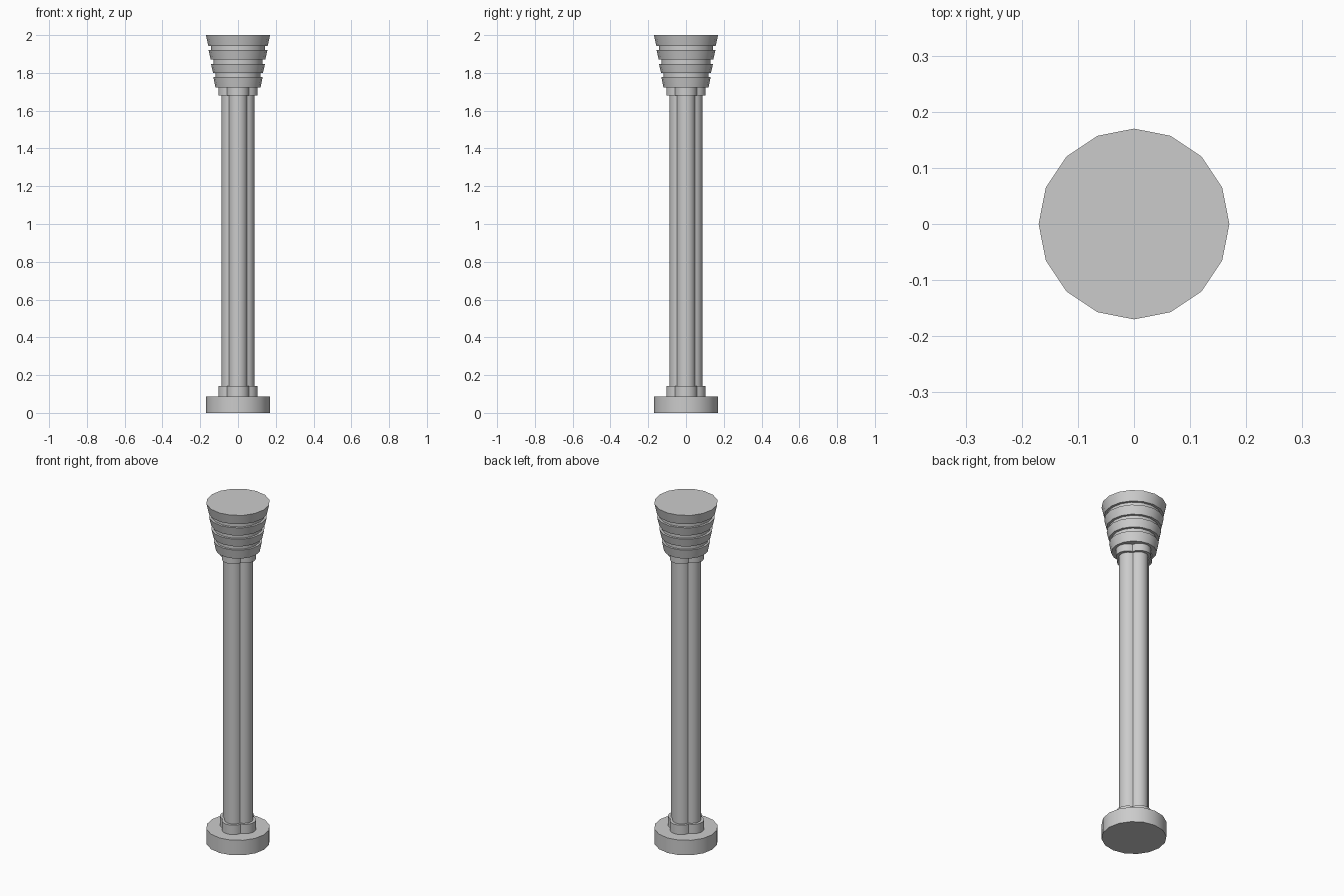
import bpy
import bmesh
from math import sin, cos, pi, sqrt, atan2, radians

cube = bpy.data.objects.get("Cube")
if cube:
    bpy.data.objects.remove(cube, do_unlink=True)

stone = bpy.data.materials.new("grey_stone")
stone.use_nodes = True
GREY = (0.6, 0.6, 0.6, 1)
stone.diffuse_color = GREY
stone.node_tree.nodes["Principled BSDF"].inputs["Base Color"].default_value = GREY


def loft(name, sections):
    """Skin a stack of (outline, height) sections and cap both ends."""
    bm = bmesh.new()
    rings = [[bm.verts.new((x, y, z)) for x, y in outline] for outline, z in sections]
    for low, high in zip(rings, rings[1:]):
        for i in range(len(low)):
            j = (i + 1) % len(low)
            bm.faces.new((low[i], low[j], high[j], high[i]))
    bm.faces.new(rings[0][::-1])
    bm.faces.new(rings[-1])
    mesh = bpy.data.meshes.new(name)
    bm.to_mesh(mesh)
    bm.free()
    mesh.materials.append(stone)
    obj = bpy.data.objects.new(name, mesh)
    bpy.context.collection.objects.link(obj)
    bpy.ops.object.select_all(action="DESELECT")
    obj.select_set(True)
    bpy.context.view_layer.objects.active = obj
    bpy.ops.object.shade_smooth_by_angle(angle=radians(35))
    return obj


def circle(radius, sides=16):
    return [(radius * cos(2 * pi * i / sides), radius * sin(2 * pi * i / sides))
            for i in range(sides)]


def quatrefoil(reach, radius, steps=10):
    """Four round lobes along the axes, meeting in diagonal valleys."""
    offset = reach - radius
    valley = (offset + sqrt(2 * radius ** 2 - offset ** 2)) / 2
    half = atan2(valley, valley - offset)
    points = []
    for lobe in range(4):
        turn = lobe * pi / 2
        for i in range(steps):
            a = -half + 2 * half * i / steps
            x, y = offset + radius * cos(a), radius * sin(a)
            points.append((x * cos(turn) - y * sin(turn), x * sin(turn) + y * cos(turn)))
    return points


# Round plinth
loft("base", [(circle(0.17), 0), (circle(0.17), 0.088)])

# Clustered shaft with a collar at each end
shaft = quatrefoil(0.087, 0.05)
collar = quatrefoil(0.104, 0.06)
loft("shaft", [(shaft, 0.14), (shaft, 1.685)])
loft("lower_collar", [(collar, 0.088), (collar, 0.143)])
loft("upper_collar", [(collar, 1.68), (collar, 1.722)])

# Flared capital: four tiers separated by recessed necks
tiers = [(1.722, 0.119, 1.777, 0.13), (1.8, 0.132, 1.847, 0.143),
         (1.87, 0.144, 1.92, 0.156), (1.942, 0.157, 2.0, 0.17)]
sections = []
for bottom, r_bottom, top, r_top in tiers:
    if sections:
        neck = circle(r_bottom - 0.014)
        sections += [(neck, sections[-1][1]), (neck, bottom)]
    sections += [(circle(r_bottom), bottom), (circle(r_top), top)]
loft("capital", sections)
